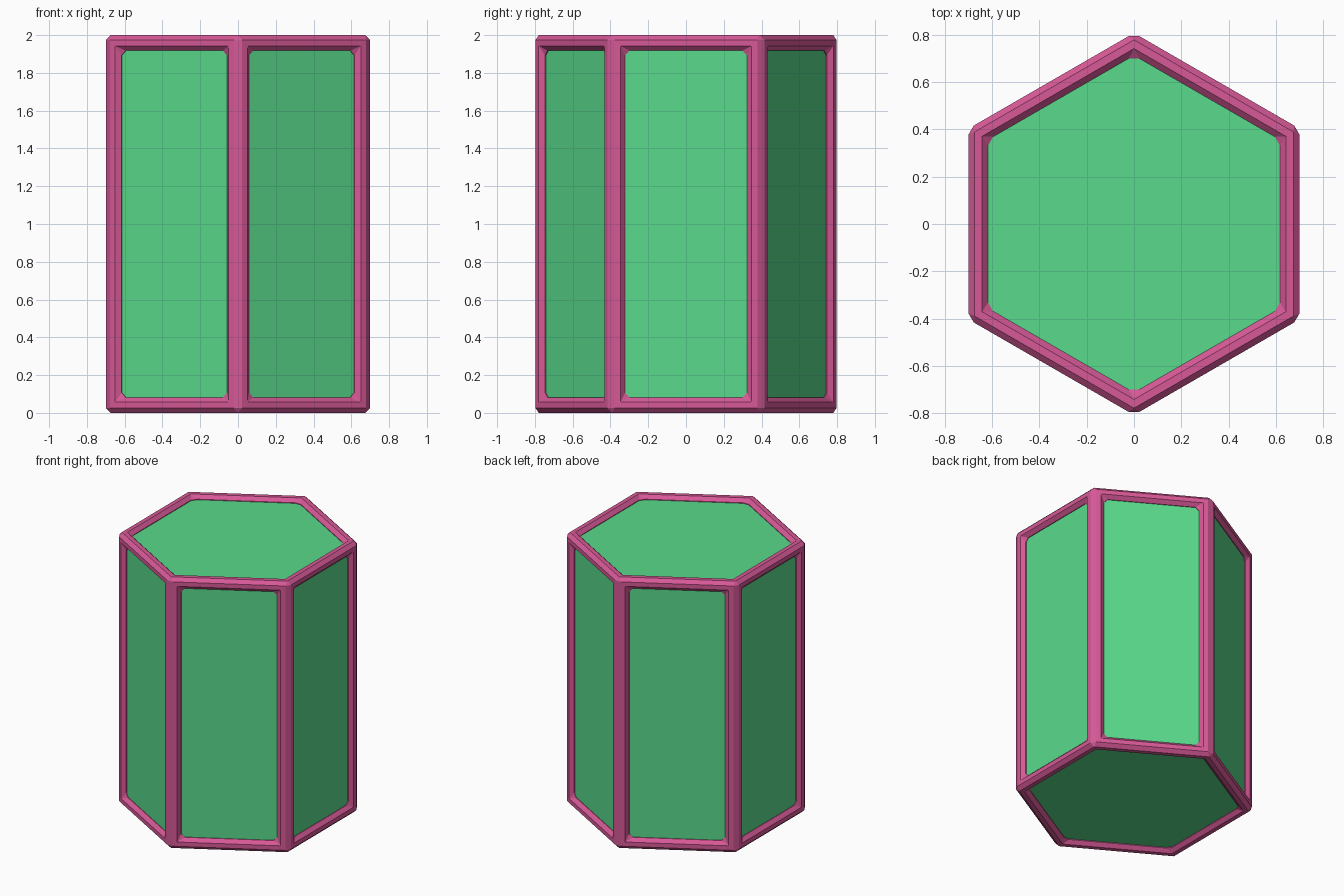
import bpy, bmesh, math

if "Cube" in bpy.data.objects:
    bpy.data.objects.remove(bpy.data.objects["Cube"])

APOTHEM, HEIGHT = 0.70, 2.0      # overall hexagon size
BORDER, CHAMFER = 0.082, 0.025   # frame width and edge chamfer
RECESS = 0.03                    # depth of the panels


def material(name, color):
    m = bpy.data.materials.new(name)
    m.diffuse_color = (*color, 1)
    m.use_nodes = True
    m.node_tree.nodes["Principled BSDF"].inputs["Base Color"].default_value = m.diffuse_color
    return m


def hex_prism(apothem, z0, z1):
    """Closed hexagonal prism with corners on the y axis."""
    bm = bmesh.new()
    r = apothem / math.cos(math.pi / 6)
    ring = [(r * math.cos(a), r * math.sin(a))
            for a in (math.radians(90 + 60 * i) for i in range(6))]
    low = [bm.verts.new((x, y, z0)) for x, y in ring]
    top = [bm.verts.new((x, y, z1)) for x, y in ring]
    bm.faces.new(low[::-1])
    bm.faces.new(top)
    for i in range(6):
        j = (i + 1) % 6
        bm.faces.new((low[i], low[j], top[j], top[i]))
    bm.normal_update()
    return bm


def finish(bm, name, mat):
    me = bpy.data.meshes.new(name)
    bm.to_mesh(me)
    bm.free()
    me.materials.append(mat)
    ob = bpy.data.objects.new(name, me)
    bpy.context.collection.objects.link(ob)
    return ob


pink = material("pink", (0.68, 0.10, 0.31))
green = material("green", (0.10, 0.70, 0.26))

# Frame: a window is sunk into every side of the prism
bm = hex_prism(APOTHEM, 0, HEIGHT)
windows = list(bm.faces)
bmesh.ops.inset_individual(bm, faces=windows, thickness=BORDER,
                           use_even_offset=True)
bm.normal_update()
sunk = bmesh.ops.extrude_discrete_faces(bm, faces=windows)["faces"]
for f in sunk:
    bmesh.ops.translate(bm, verts=f.verts, vec=f.normal * -0.055)
bmesh.ops.delete(bm, geom=sunk, context='FACES')
bm.normal_update()

# Chamfer the outer edges, window rims and window corners
sharp = [e for e in bm.edges
         if len(e.link_faces) == 2 and e.calc_face_angle(0) > 0.2]
bmesh.ops.bevel(bm, geom=sharp, offset=CHAMFER, offset_type='OFFSET',
                segments=1, profile=0.5, affect='EDGES', clamp_overlap=True)
finish(bm, "frame", pink)

# Panels: one solid core showing through the windows
bm = hex_prism(APOTHEM - RECESS, RECESS, HEIGHT - RECESS)
finish(bm, "panel_core", green)
